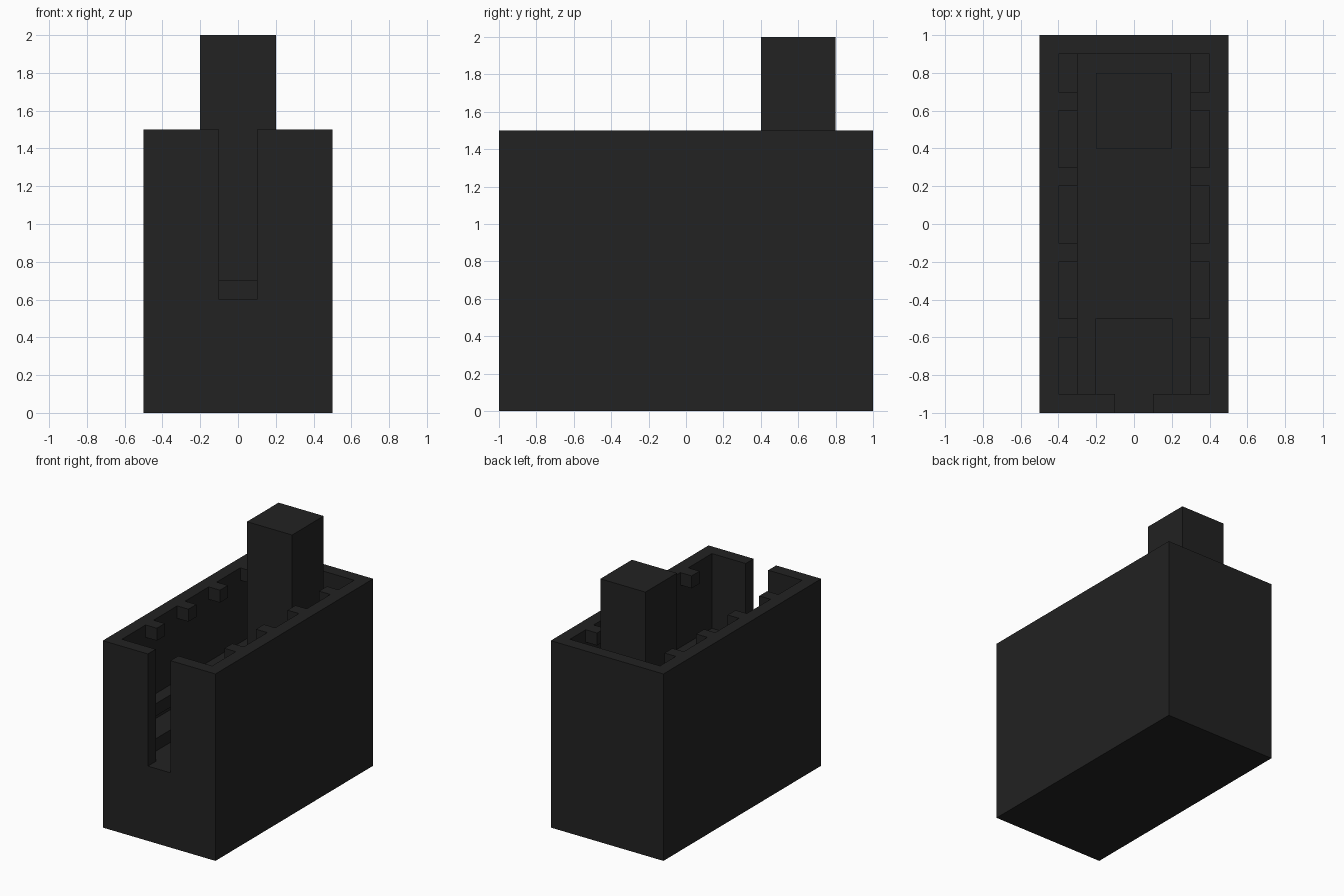
import bpy
import bmesh
from mathutils import Vector

cube = bpy.data.objects.get("Cube")
if cube:
    bpy.data.objects.remove(cube, do_unlink=True)

# One dark charcoal colour
charcoal = bpy.data.materials.new("charcoal")
charcoal.use_nodes = True
COLOR = (0.016, 0.016, 0.016, 1.0)
charcoal.diffuse_color = COLOR
charcoal.node_tree.nodes["Principled BSDF"].inputs["Base Color"].default_value = COLOR


def box(name, low, high):
    """Axis-aligned box between two corners."""
    low, high = Vector(low), Vector(high)
    bm = bmesh.new()
    bmesh.ops.create_cube(bm, size=1)
    bmesh.ops.scale(bm, vec=high - low, verts=bm.verts)
    bmesh.ops.translate(bm, vec=(low + high) / 2, verts=bm.verts)
    mesh = bpy.data.meshes.new(name)
    bm.to_mesh(mesh)
    bm.free()
    mesh.materials.append(charcoal)
    obj = bpy.data.objects.new(name, mesh)
    bpy.context.collection.objects.link(obj)
    return obj


def cut(obj, low, high):
    """Subtract a box and bake the result."""
    cutter = box("cutter", low, high)
    cutter.hide_render = True
    mod = obj.modifiers.new("cut", 'BOOLEAN')
    mod.operation = 'DIFFERENCE'
    mod.solver = 'EXACT'
    mod.object = cutter
    bpy.context.view_layer.update()
    evaluated = obj.evaluated_get(bpy.context.evaluated_depsgraph_get())
    mesh = bpy.data.meshes.new_from_object(evaluated)
    obj.modifiers.clear()
    obj.data = mesh
    bpy.data.objects.remove(cutter, do_unlink=True)


# Hull: open-topped box, sunken entry step, tall front slot
hull = box("hull", (-0.5, -1, 0), (0.5, 1, 1.5))
cut(hull, (-0.4, -0.9, 0.7), (0.4, 0.9, 1.6))
cut(hull, (-0.2, -0.9, 0.6), (0.2, -0.5, 0.8))
cut(hull, (-0.1, -1.1, 0.6), (0.1, -0.8, 1.6))

# Square tower standing on the inner floor
box("tower", (-0.2, 0.4, 0.7), (0.2, 0.8, 2.0))

# Side shelves and rim blocks on both inner walls
for side, x in (("right", -0.4), ("left", 0.3)):
    box(f"{side}_shelf", (x, -0.9, 0.8), (x + 0.1, 0.9, 0.9))
    for i in range(4):
        y = -0.6 + 0.4 * i
        box(f"{side}_rim_block_{i + 1}", (x, y, 1.4), (x + 0.1, y + 0.1, 1.5))
